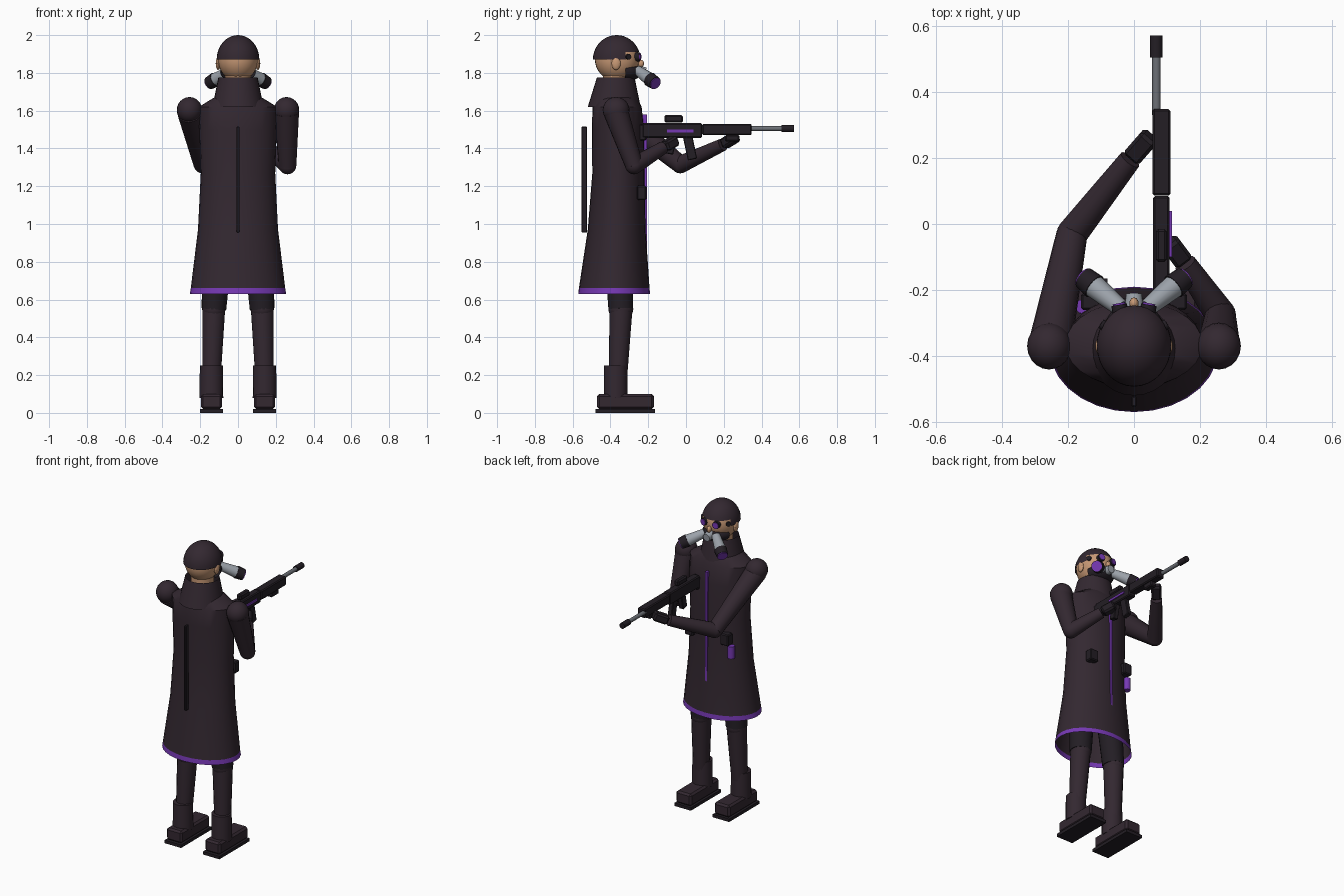
import bpy, bmesh, math
from mathutils import Vector, Matrix

if "Cube" in bpy.data.objects:
    bpy.data.objects.remove(bpy.data.objects["Cube"])


def mat(name, r, g, b):
    m = bpy.data.materials.new(name)
    m.diffuse_color = (r, g, b, 1)
    m.use_nodes = True
    m.node_tree.nodes["Principled BSDF"].inputs["Base Color"].default_value = m.diffuse_color
    return m


CLOTH = mat("dark plum cloth", 0.033, 0.021, 0.030)
BLACK = mat("near black", 0.017, 0.013, 0.018)
PURPLE = mat("purple", 0.18, 0.04, 0.45)
GREY = mat("light grey metal", 0.33, 0.36, 0.40)
STEEL = mat("barrel steel", 0.15, 0.16, 0.18)
SKIN = mat("skin", 0.58, 0.32, 0.18)


def finish(name, bm, *mats):
    bmesh.ops.recalc_face_normals(bm, faces=bm.faces)
    me = bpy.data.meshes.new(name)
    bm.to_mesh(me)
    bm.free()
    for m in mats:
        me.materials.append(m)
    ob = bpy.data.objects.new(name, me)
    bpy.context.collection.objects.link(ob)
    return ob


def box(name, loc, size, m, bevel=0.006, rot=None):
    bm = bmesh.new()
    bmesh.ops.create_cube(bm, size=1)
    bmesh.ops.scale(bm, vec=size, verts=bm.verts)
    if bevel:
        bmesh.ops.bevel(bm, geom=bm.edges[:], offset=bevel, segments=1, affect='EDGES')
    M = Matrix.Translation(loc)
    if rot:
        M = M @ rot
    bmesh.ops.transform(bm, matrix=M, verts=bm.verts)
    return finish(name, bm, m)


def rod(name, a, b, r1, r2, m, n=16):
    a, b = Vector(a), Vector(b)
    d = b - a
    bm = bmesh.new()
    bmesh.ops.create_cone(bm, cap_ends=True, segments=n, radius1=r1, radius2=r2, depth=d.length)
    M = Matrix.Translation((a + b) / 2) @ d.to_track_quat('Z', 'Y').to_matrix().to_4x4()
    bmesh.ops.transform(bm, matrix=M, verts=bm.verts)
    return finish(name, bm, m)


def ball(name, loc, r, m, u=20, v=12, keep=None):
    bm = bmesh.new()
    bmesh.ops.create_uvsphere(bm, u_segments=u, v_segments=v, radius=1)
    bmesh.ops.scale(bm, vec=r, verts=bm.verts)
    bmesh.ops.translate(bm, vec=loc, verts=bm.verts)
    if keep:
        drop = [f for f in bm.faces if not keep(f.calc_center_median())]
        bmesh.ops.delete(bm, geom=drop, context='FACES')
    return finish(name, bm, m)


def loft(name, rings, mats, n=28, cap=True, rule=None):
    """Stacked ellipses: (z, x radius, y radius, y centre)."""
    bm = bmesh.new()
    loops = []
    for z, rx, ry, cy in rings:
        loops.append([bm.verts.new((rx * math.cos(2 * math.pi * i / n),
                                    cy + ry * math.sin(2 * math.pi * i / n), z)) for i in range(n)])
    for p, q in zip(loops, loops[1:]):
        for i in range(n):
            bm.faces.new((p[i], p[(i + 1) % n], q[(i + 1) % n], q[i]))
    if cap:
        bm.faces.new(loops[-1])
    if rule:
        for f in bm.faces:
            f.material_index = rule(f.calc_center_median())
    return finish(name, bm, *mats)


# Long coat with purple hem, and collar
loft("coat", [(0.63, .255, .19, -.38), (0.66, .25, .187, -.38), (0.97, .212, .153, -.367),
              (1.27, .197, .138, -.358), (1.5, .205, .138, -.36), (1.62, .208, .13, -.365),
              (1.67, .125, .11, -.37)], (CLOTH, PURPLE), rule=lambda c: int(c.z < 0.66))
loft("collar", [(1.62, .135, .14, -.38), (1.775, .104, .1, -.372)], (CLOTH,), cap=False)
rod("neck", (0, -.37, 1.6), (0, -.37, 1.8), .07, .07, SKIN)
box("front_trim", (0, -.22, 1.22), (.014, .026, .72), PURPLE, 0)
box("back_strip", (0, -.538, 1.235), (.016, .03, .56), BLACK, 0.003)

# Head, ears, nose and cap
ball("head", (0, -.365, 1.875), (.107, .118, .12), SKIN, 28, 18)
ball("cap", (0, -.367, 1.87), (.113, .126, .13), CLOTH, 32, 20,
     keep=lambda c: c.z > (1.91 if c.y > -.33 else 1.87))
ball("nose", (0, -.24, 1.85), (.014, .018, .02), SKIN, 10, 8)

# Breathing mask
ball("mask", (0, -.35, 1.805), (.098, .118, .055), BLACK, 24, 14, keep=lambda c: c.y > -.325)
rod("mask_valve", (0, -.26, 1.81), (0, -.212, 1.805), .03, .024, GREY)

for s, side in ((-1, "left"), (1, "right")):
    ball(side + "_ear", (s * .105, -.37, 1.85), (.013, .024, .035), SKIN, 12, 8)
    # Goggle lenses and temple discs
    rod(side + "_lens_rim", (s * .04, -.275, 1.885), (s * .045, -.245, 1.885), .024, .024, BLACK)
    rod(side + "_lens", (s * .044, -.25, 1.885), (s * .046, -.24, 1.885), .019, .019, PURPLE)
    rod(side + "_temple_disc", (s * .08, -.315, 1.885), (s * .1, -.302, 1.885), .015, .015, BLACK)
    # Mask canister
    a, d = Vector((s * .04, -.255, 1.812)), Vector((s * .11, .09, -.065))
    rod(side + "_canister", a, a + d * .75, .026, .036, GREY)
    rod(side + "_canister_cap", a + d * .72, a + d * 1.02, .039, .035, BLACK)
    rod(side + "_canister_face", a + d * 1.01, a + d * 1.05, .032, .032, PURPLE)
    # Shoulder and belt pouch
    ball(side + "_shoulder", (s * .257, -.37, 1.603), (.067, .071, .069), CLOTH)
    box(side + "_pouch", (s * .13, -.235, 1.165), (.06, .05, .075), BLACK)
    # Legs
    rod(side + "_thigh", (s * .1, -.36, .95), (s * .128, -.345, .55), .08, .066, BLACK)
    ball(side + "_knee", (s * .128, -.345, .55), (.062, .066, .06), CLOTH)
    rod(side + "_shin", (s * .128, -.343, .57), (s * .14, -.36, .2), .062, .05, CLOTH)
    # Boots
    rod(side + "_boot_shaft", (s * .141, -.372, .08), (s * .141, -.372, .25), .063, .061, CLOTH)
    box(side + "_boot", (s * .14, -.32, .06), (.112, .3, .08), CLOTH, .012)
    box(side + "_sole", (s * .14, -.322, .01), (.12, .315, .02), BLACK, 0)

# Vial on the belt
rod("belt_vial", (-.155, -.25, 1.04), (-.155, -.25, 1.12), .022, .022, PURPLE, 12)

# Arms: shoulder, elbow, wrist, hand end
for side, sh, el, wr, hd in (
        ("left", (-.255, -.37, 1.59), (-.188, -.03, 1.315), (-.012, .195, 1.42), (.045, .26, 1.46)),
        ("right", (.257, -.37, 1.59), (.262, -.275, 1.31), (.155, -.12, 1.405), (.11, -.06, 1.44))):
    rod(side + "_upper_arm", sh, el, .066, .047, CLOTH)
    ball(side + "_elbow", el, (.047, .047, .047), CLOTH, 16, 10)
    rod(side + "_forearm", el, wr, .047, .034, CLOTH)
    w, h = Vector(wr), Vector(hd)
    box(side + "_hand", (w + h) / 2 + (h - w) * .1, (.06, .055, (h - w).length * 1.0), BLACK, .01,
        (h - w).to_track_quat('Z', 'Y').to_matrix().to_4x4())

# Rifle
X = .083
box("rifle_receiver", (X, -.073, 1.495), (.05, .316, .078), BLACK)
box("rifle_stock", (X, -.25, 1.485), (.045, .08, .085), BLACK)
box("rifle_handguard", (X, .217, 1.5), (.055, .262, .06), BLACK)
box("rifle_foregrip", (X, .245, 1.455), (.04, .075, .035), BLACK)
box("rifle_stripe", (X + .028, -.03, 1.492), (.008, .14, .014), PURPLE, 0)
rod("rifle_barrel", (.068, .33, 1.505), (.068, .52, 1.505), .013, .013, STEEL, 12)
rod("rifle_muzzle", (.067, .505, 1.505), (.067, .572, 1.505), .019, .019, BLACK, 12)
box("rifle_sight", (X, -.065, 1.557), (.034, .1, .038), BLACK, .008)
tilt = Matrix.Rotation(math.radians(12), 4, 'X')
box("rifle_magazine", (X, .02, 1.41), (.03, .05, .14), BLACK, .004, tilt)
box("rifle_grip", (X, -.08, 1.42), (.032, .045, .1), BLACK, .004, tilt.inverted())

# Smooth shading with sharp edges kept
for ob in bpy.context.collection.objects:
    ob.select_set(True)
    bpy.context.view_layer.objects.active = ob
bpy.ops.object.shade_smooth_by_angle(angle=math.radians(35))
